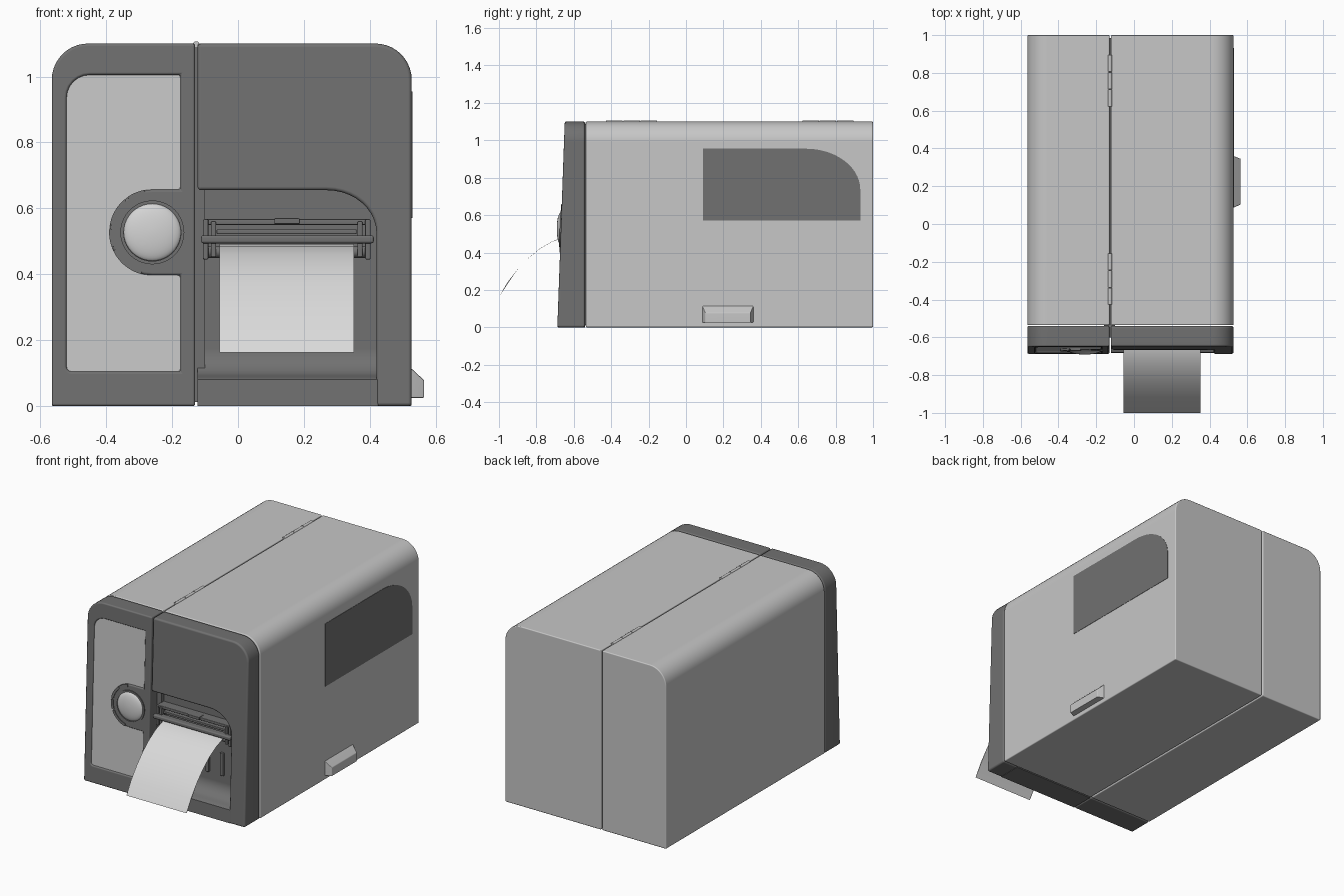
import bpy, bmesh, math
from mathutils import Matrix

if "Cube" in bpy.data.objects:
    bpy.data.objects.remove(bpy.data.objects["Cube"])

def material(name, rgb):
    m = bpy.data.materials.new(name)
    m.diffuse_color = (*rgb, 1)
    m.use_nodes = True
    m.node_tree.nodes["Principled BSDF"].inputs["Base Color"].default_value = m.diffuse_color
    return m

LIGHT = material("light_grey", (0.57, 0.57, 0.57))
DARK = material("dark_grey", (0.165, 0.165, 0.165))
PANEL = material("panel_grey", (0.58, 0.58, 0.58))
PAPER = material("paper_white", (0.70, 0.70, 0.70))
KNOB = material("knob_grey", (0.66, 0.66, 0.66))

SLOPE = 0.036      # lean of the front face
FRONT = -0.688     # front face at z = 0
def front(z): return FRONT + SLOPE * z

def apply_mod(ob, kind, **settings):
    bpy.context.view_layer.objects.active = ob
    m = ob.modifiers.new("m", kind)
    for k, v in settings.items():
        setattr(m, k, v)
    bpy.ops.object.modifier_apply(modifier=m.name)

def finish(ob, bevel=0.0, segs=3):
    bpy.ops.object.select_all(action='DESELECT')
    ob.select_set(True)
    bpy.context.view_layer.objects.active = ob
    if bevel:
        apply_mod(ob, 'BEVEL', width=bevel, segments=segs, limit_method='ANGLE', angle_limit=math.radians(40))
    bpy.ops.object.shade_smooth_by_angle(angle=math.radians(35))
    apply_mod(ob, 'WEIGHTED_NORMAL', keep_sharp=True)
    return ob

def from_bmesh(name, bm, mat):
    bmesh.ops.recalc_face_normals(bm, faces=bm.faces)
    me = bpy.data.meshes.new(name)
    bm.to_mesh(me)
    bm.free()
    me.materials.append(mat)
    ob = bpy.data.objects.new(name, me)
    bpy.context.collection.objects.link(ob)
    return ob

def prism(name, pts, axis, a, b, mat, bevel=0.0, sa=0.0, sb=0.0, done=True):
    """Extrude a 2D outline from a to b; sa/sb lean the end caps with height."""
    bm = bmesh.new()
    place = (lambda u, v, d: (u, d, v)) if axis == 'y' else (lambda u, v, d: (d, u, v))
    r0 = [bm.verts.new(place(u, v, a + sa * v)) for u, v in pts]
    r1 = [bm.verts.new(place(u, v, b + sb * v)) for u, v in pts]
    bm.faces.new(r0)
    bm.faces.new(r1[::-1])
    n = len(pts)
    for i in range(n):
        bm.faces.new((r0[i], r0[(i + 1) % n], r1[(i + 1) % n], r1[i]))
    ob = from_bmesh(name, bm, mat)
    return finish(ob, bevel) if done else ob

def arc(cx, cz, rx, rz, a0, a1, n=10):
    out = []
    for i in range(n + 1):
        t = math.radians(a0 + (a1 - a0) * i / n)
        out.append((cx + rx * math.cos(t), cz + rz * math.sin(t)))
    return out

def box(name, x0, x1, y0, y1, z0, z1, mat, bevel=0.0):
    return prism(name, [(x0, z0), (x1, z0), (x1, z1), (x0, z1)], 'y', y0, y1, mat, bevel)

def cylinder(name, r, p, length, axis, mat, segs=24):
    bm = bmesh.new()
    rot = Matrix.Rotation(math.pi / 2, 4, 'Y' if axis == 'x' else 'X')
    bmesh.ops.create_cone(bm, cap_ends=True, segments=segs, radius1=r, radius2=r,
                          depth=length, matrix=Matrix.Translation(p) @ rot)
    return finish(from_bmesh(name, bm, mat))

L, R, T, RAD = -0.565, 0.527, 1.1, 0.11
SEAM_L, SEAM_R = -0.13, -0.123

# main housing, two halves with a seam
left_outline = [(L, 0), (SEAM_L, 0), (SEAM_L, T)] + arc(L + RAD, T - RAD, RAD, RAD, 90, 180)
right_outline = [(SEAM_R, 0), (R, 0)] + arc(R - RAD, T - RAD, RAD, RAD, 0, 90) + [(SEAM_R, T)]
prism("housing_left", left_outline, 'y', -0.536, 1.0, LIGHT, 0.006)
prism("housing_right", right_outline, 'y', -0.536, 1.0, LIGHT, 0.006)
box("seam_core", -0.16, -0.10, -0.60, 0.985, 0.012, 1.088, DARK)

# left front door with a sunken panel
KX, KZ, KR = -0.26, 0.527, 0.13
panel = ([(-0.175, 0.105), (-0.175, KZ - KR)] + arc(KX, KZ, KR, KR, 270, 90, 16)
         + [(-0.175, KZ + KR), (-0.175, 1.005)] + arc(-0.45, 0.935, 0.07, 0.07, 90, 180, 6)
         + arc(-0.505, 0.12, 0.015, 0.015, 180, 270, 3))
door = prism("front_door", left_outline, 'y', FRONT, -0.54, DARK, sa=SLOPE, done=False)
cutter = prism("panel_cutter", panel, 'y', FRONT - 0.1, FRONT + 0.016, DARK, sa=SLOPE, sb=SLOPE, done=False)
cutter.hide_render = True
apply_mod(door, 'BOOLEAN', object=cutter, operation='DIFFERENCE', solver='EXACT')
bpy.data.objects.remove(cutter)
finish(door, 0.011)
prism("door_panel", panel, 'y', FRONT + 0.008, FRONT + 0.0165, PANEL, sa=SLOPE, sb=SLOPE)

# round button, its collar and the grip tabs around it
bm = bmesh.new()
bmesh.ops.create_uvsphere(bm, u_segments=40, v_segments=20, radius=1, matrix=
    Matrix.Translation((KX, front(KZ), KZ)) @ Matrix.Diagonal((0.087, 0.022, 0.087, 1)) @ Matrix.Rotation(math.pi / 2, 4, 'X'))
finish(from_bmesh("round_button", bm, KNOB))
ring = arc(KX, KZ, 0.097, 0.097, 0, 360, 40) + arc(KX, KZ, 0.087, 0.087, 360, 0, 40)
prism("button_collar", ring, 'y', FRONT - 0.006, FRONT + 0.01, DARK, sa=SLOPE, sb=SLOPE)
for i, (a0, a1) in enumerate(((100, 125), (130, 170), (175, 200), (205, 255))):
    tab = arc(KX, KZ, 0.131, 0.131, a0, a1, 8) + arc(KX, KZ, 0.116, 0.116, a1, a0, 8)
    prism(f"button_tab_{i}", tab, 'y', FRONT - 0.004, FRONT + 0.012, DARK, sa=SLOPE, sb=SLOPE)

# right front bezel wrapping the paper outlet
RX, RZ = 0.42, 0.655
bezel = ([(RX, 0), (R, 0)] + arc(R - RAD, T - RAD, RAD, RAD, 0, 90)
         + [(SEAM_R, T), (SEAM_R, RZ)] + arc(RX - 0.15, RZ - 0.13, 0.15, 0.13, 90, 0))
prism("front_bezel", bezel, 'y', FRONT, -0.54, DARK, 0.011, sa=SLOPE)

# outlet back wall and curved chin
BACK = -0.575
chin = ([(-0.54, 0.0), (FRONT + 0.004, 0.0), (FRONT + 0.007, 0.08), (FRONT + 0.014, 0.085)]
        + arc(BACK - 0.085, 0.175, 0.085, 0.085, 275, 360, 8) + [(BACK, 0.67), (-0.54, 0.67)])
prism("outlet_wall", chin, 'x', SEAM_R, RX + 0.005, DARK)
for x in (0.0, 0.10, 0.20, 0.30):
    box(f"wall_rib_{x:.1f}", x - 0.012, x + 0.012, BACK - 0.014, BACK + 0.01, 0.22, 0.36, DARK, 0.004)

# print mechanism: bars, roller and end brackets
box("mechanism_back", -0.10, 0.395, -0.60, -0.565, 0.50, 0.565, DARK)
box("mechanism_top_bar", -0.105, 0.40, -0.635, -0.57, 0.55, 0.567, DARK, 0.004)
box("mechanism_tab", 0.11, 0.187, -0.645, -0.60, 0.553, 0.570, DARK, 0.003)
box("mechanism_mid_bar", -0.065, 0.36, -0.63, -0.58, 0.522, 0.536, DARK, 0.003)
box("tear_bar", -0.112, 0.412, -0.668, -0.625, 0.494, 0.518, DARK, 0.007)
cylinder("feed_roller", 0.018, (0.148, -0.61, 0.468), 0.49, 'x', DARK)
MID = 0.148
for side in (-1, 1):
    for k, (d, z0, z1) in enumerate(((0.246, 0.445, 0.567), (0.222, 0.452, 0.56))):
        x = MID + side * d
        box(f"bracket_{side}_{k}", x - 0.008, x + 0.008, -0.645, -0.57, z0, z1, DARK, 0.004)

# curling paper strip
path = [(-0.59, 0.492), (-0.65, 0.484), (-0.715, 0.460), (-0.78, 0.422), (-0.84, 0.373),
        (-0.90, 0.311), (-0.955, 0.24), (-0.998, 0.166)]
strip = path + [(y - 0.002, z - 0.003) for y, z in reversed(path)]
prism("paper_strip", strip, 'x', -0.056, 0.352, PAPER)

# side window plate
window = [(0.09, 0.57), (0.932, 0.57)] + arc(0.642, 0.735, 0.29, 0.22, 0, 90, 14) + [(0.09, 0.955)]
prism("side_window", window, 'x', R - 0.005, R + 0.002, DARK)

# side latch with slanted top and ends
bm = bmesh.new()
base = [bm.verts.new((R - 0.005, y, z)) for y, z in ((0.085, 0.025), (0.362, 0.025), (0.362, 0.118), (0.085, 0.118))]
tip = [bm.verts.new((0.565, y, z)) for y, z in ((0.103, 0.025), (0.345, 0.025), (0.345, 0.078), (0.103, 0.078))]
bm.faces.new(base)
bm.faces.new(tip)
for i in range(4):
    bm.faces.new((base[i], base[(i + 1) % 4], tip[(i + 1) % 4], tip[i]))
finish(from_bmesh("side_latch", bm, LIGHT), 0.004, 2)

# hinge knuckles on top
for h, y0 in enumerate((-0.43, 0.62)):
    for k in range(3):
        cylinder(f"hinge_{h}_knuckle_{k}", 0.010, (-0.127, y0 + 0.047 + k * 0.092, 1.097), 0.088, 'y', LIGHT, 16)
